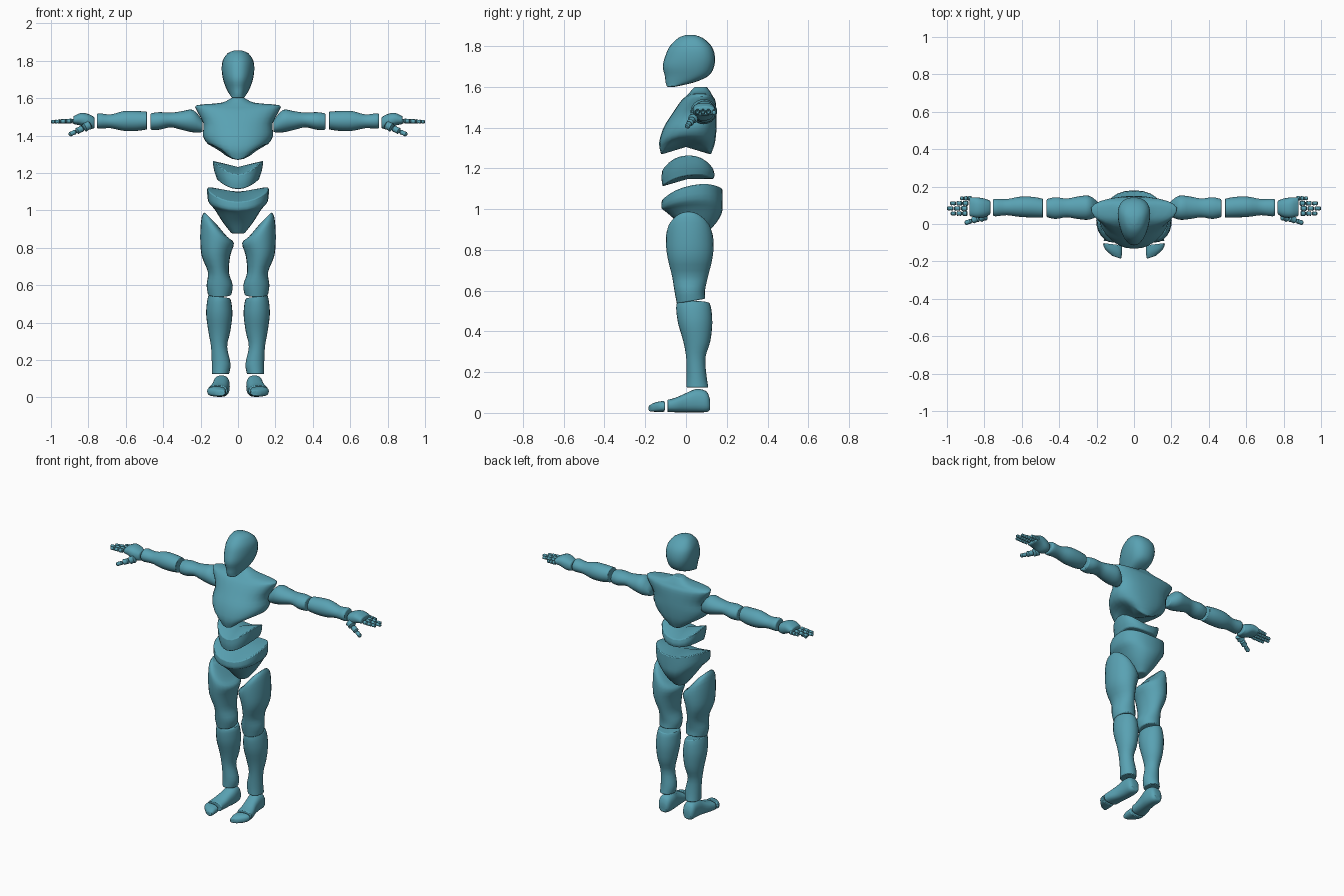
import bpy
import bmesh
from math import cos, sin, pi, copysign
from mathutils import Vector

default_cube = bpy.data.objects.get("Cube")
if default_cube:
    bpy.data.objects.remove(default_cube, do_unlink=True)

# One flat colour for the whole figure
teal = bpy.data.materials.new("teal")
teal.use_nodes = True
colour = (.1, .36, .45, 1)
teal.diffuse_color = colour
teal.node_tree.nodes["Principled BSDF"].inputs["Base Color"].default_value = colour

PLACE = {
    "x": lambda along, u, v: Vector((along, u, v)),
    "y": lambda along, u, v: Vector((u, along, v)),
    "z": lambda along, u, v: Vector((u, v, along)),
}


def smooth_rows(rows, steps=3):
    """Catmull-Rom interpolation between the section rows."""
    width = max(len(row) for row in rows)
    rows = [tuple(row) + (0,) * (width - len(row)) for row in rows]
    padded = [rows[0]] + rows + [rows[-1]]
    result = []
    for a, b, c, d in zip(padded, padded[1:], padded[2:], padded[3:]):
        for step in range(steps):
            t = step / steps
            result.append([
                q + t / 2 * (r - p + t * (2 * p - 5 * q + 4 * r - s + t * (3 * (q - r) + s - p)))
                for p, q, r, s in zip(a, b, c, d)])
    result.append(rows[-1])
    return result


def signed_power(value, power):
    return copysign(abs(value) ** power, value)


def add_loft(bm, rows, axis, sides=24, square=2.0, taper=0.0):
    """Skin superellipse sections: along, centre u/v, radius u/v, bow, tilt u/v."""
    rings = []
    for row in rows:
        along, cu, cv, ru, rv, bow, tilt_u, tilt_v = (list(row) + [0] * 3)[:8]
        ring = []
        for i in range(sides):
            angle = 2 * pi * i / sides
            c = signed_power(cos(angle), 2 / square)
            s = signed_power(sin(angle), 2 / square)
            shift = bow * c * c + tilt_u * c + tilt_v * s
            point = PLACE[axis](along + shift, cu + ru * c * (1 + taper * s), cv + rv * s)
            ring.append(bm.verts.new(point))
        rings.append(ring)
    for low, high in zip(rings, rings[1:]):
        for i in range(sides):
            j = (i + 1) % sides
            bm.faces.new((low[i], low[j], high[j], high[i]))
    # Fan caps follow the curved rims
    for ring in (rings[0], rings[-1]):
        centre = bm.verts.new(sum((v.co for v in ring), Vector()) / sides)
        for i in range(sides):
            bm.faces.new((ring[i], ring[(i + 1) % sides], centre))


def finish(name, bm, mirrored, bevel=.005):
    bmesh.ops.recalc_face_normals(bm, faces=bm.faces)
    mesh = bpy.data.meshes.new(name)
    bm.to_mesh(mesh)
    bm.free()
    mesh.materials.append(teal)
    obj = bpy.data.objects.new(name, mesh)
    bpy.context.collection.objects.link(obj)
    bpy.ops.object.select_all(action="DESELECT")
    obj.select_set(True)
    bpy.context.view_layer.objects.active = obj
    bpy.ops.object.shade_smooth_by_angle(angle=.7)
    if bevel:
        rim = obj.modifiers.new("soft_rim", "BEVEL")
        rim.width = bevel
        rim.segments = 2
        rim.limit_method = "ANGLE"
        rim.angle_limit = .8
    if mirrored:
        mirror = obj.modifiers.new("other_side", "MIRROR")
        mirror.use_mirror_merge = False
    return obj


def part(name, rows, axis="z", mirrored=False, **options):
    bm = bmesh.new()
    add_loft(bm, smooth_rows(rows), axis, **options)
    return finish(name, bm, mirrored)


def digit(name, start, end, radii):
    """A jointed finger: short capsules with small gaps between them."""
    start, end = Vector(start), Vector(end)
    bm = bmesh.new()
    count = len(radii)
    length = (end - start).length / count
    turn = Vector((1, 0, 0)).rotation_difference(end - start).to_matrix().to_4x4()
    for k, radius in enumerate(radii):
        piece = bmesh.new()
        profile = [(0, .55), (.15, .95), (.5, .85), (.8, .95), (.95, .5)]
        rows = [(t * length, 0, 0, radius * f, radius * f) for t, f in profile]
        add_loft(piece, rows, "x", sides=10)
        piece.transform(turn)
        bmesh.ops.translate(piece, verts=piece.verts, vec=start.lerp(end, k / count))
        scratch = bpy.data.meshes.new("scratch")
        piece.to_mesh(scratch)
        piece.free()
        bm.from_mesh(scratch)
        bpy.data.meshes.remove(scratch)
    return finish(name, bm, mirrored=True, bevel=0)


# Head with a narrower face and a slanted jaw
part("head", [
    (1.6, 0, -.075, .03, .018), (1.622, 0, -.03, .045, .07),
    (1.655, 0, .004, .062, .108), (1.7, 0, .012, .077, .126),
    (1.75, 0, .02, .084, .122), (1.8, 0, .023, .079, .102),
    (1.84, 0, .022, .053, .06), (1.855, 0, .02, .018, .02)],
    square=2.3, taper=.22)

# Torso blocks with arched rims
part("chest", [
    (1.268, 0, 0, .1, .122, .07), (1.325, 0, .005, .158, .137, .03),
    (1.4, 0, .02, .186, .13), (1.465, 0, .04, .184, .11),
    (1.53, 0, .06, .222, .085, .01), (1.555, 0, .066, .215, .065, .008),
    (1.575, 0, .07, .09, .05), (1.6, 0, .072, .035, .03)],
    square=2.3, taper=.12)
part("abdomen", [
    (1.13, 0, .01, .112, .125, .035, 0, .018), (1.16, 0, .01, .126, .13, .05, 0, .01),
    (1.195, 0, .008, .135, .125, .07, 0, .004)],
    square=2.3, taper=.12)
part("pelvis", [
    (.877, 0, .055, .035, .045), (.935, 0, .055, .08, .095),
    (.985, 0, .04, .125, .137, .02), (1.02, 0, .03, .16, .15, .03, 0, .015),
    (1.073, 0, .03, .165, .148, .045, 0, .028)],
    square=2.3)

# Legs
part("thighs", [
    (.548, .098, .025, .062, .07, 0, 0, .012), (.6, .098, .018, .07, .075),
    (.67, .105, .02, .056, .088), (.76, .118, .02, .077, .11),
    (.845, .112, .018, .09, .117, 0, .02), (.91, .127, .015, .068, .103, 0, .05),
    (.955, .145, .012, .035, .06, 0, .035)], mirrored=True)
part("shins", [
    (.125, .094, .056, .046, .054), (.18, .09, .052, .05, .049),
    (.27, .101, .048, .043, .047), (.35, .1, .053, .058, .066),
    (.44, .1, .045, .07, .084), (.51, .101, .038, .065, .086),
    (.54, .101, .035, .056, .08, 0, .01)], mirrored=True)
part("feet", [
    (.118, .09, .04, .025, .026), (.1, .09, .055, .04, .051),
    (.05, .089, .06, .045, .057), (0, .095, .05, .045, .047),
    (-.05, .105, .039, .05, .036), (-.092, .11, .034, .053, .03)],
    axis="y", mirrored=True, square=2.5)
part("toes", [
    (-.108, .115, .032, .051, .027, 0, .006), (-.145, .11, .029, .046, .024, 0, .012),
    (-.178, .093, .022, .024, .015, 0, .008)],
    axis="y", mirrored=True, square=2.5)

# Arms
part("upper_arms", [
    (.19, .08, 1.45, .036, .032), (.24, .087, 1.477, .064, .06),
    (.3, .087, 1.48, .06, .05), (.36, .086, 1.483, .05, .039),
    (.42, .085, 1.478, .058, .047), (.467, .085, 1.475, .048, .044)],
    axis="x", mirrored=True)
part("forearms", [
    (.487, .085, 1.48, .05, .047), (.54, .09, 1.478, .055, .053),
    (.61, .092, 1.478, .054, .053), (.68, .09, 1.476, .043, .037),
    (.74, .088, 1.478, .047, .041), (.755, .088, 1.478, .04, .036)],
    axis="x", mirrored=True)
part("palms", [
    (.768, .088, 1.468, .036, .03), (.8, .086, 1.475, .05, .04),
    (.84, .088, 1.487, .054, .034), (.88, .093, 1.482, .05, .021)],
    axis="x", mirrored=True, square=2.4)

# Fingers, front to back, then the thumb
height = 1.478
for name, y, root, tip in (
        ("index", .056, .89, .982), ("middle", .083, .89, 1.002),
        ("ring", .11, .885, .985), ("little", .137, .868, .93)):
    digit(name + "_fingers", (root, y, height), (tip, y, height - .004), (.014, .013, .011))
digit("thumbs", (.79, .045, 1.458), (.905, .004, 1.403), (.026, .019, .014))
